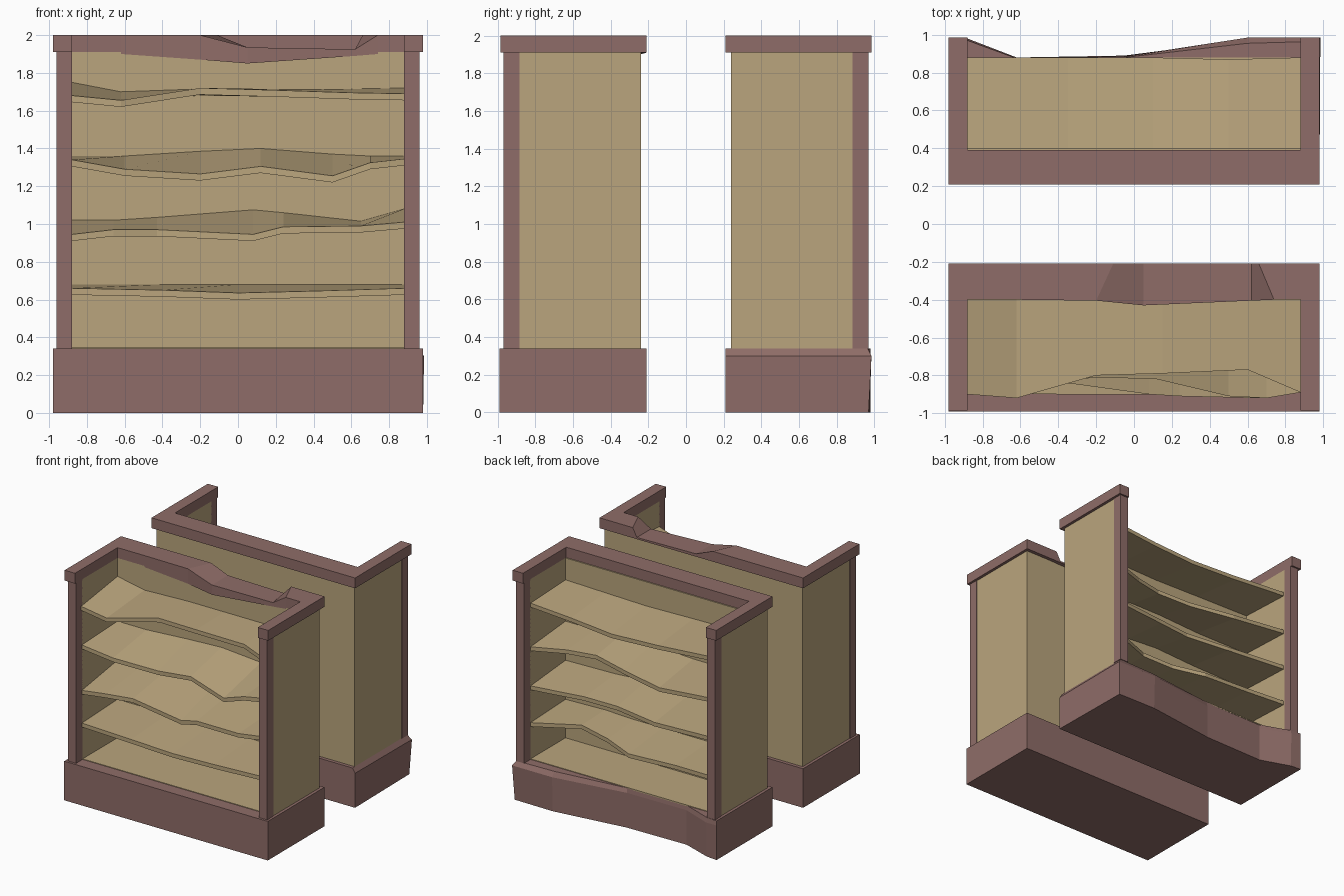
import bpy, bmesh


def material(name, rgb):
    m = bpy.data.materials.new(name)
    m.diffuse_color = (*rgb, 1)
    return m


WOOD = material("pale_wood", (0.49, 0.375, 0.205))
TRIM = material("mauve_trim", (0.275, 0.152, 0.138))


def loft(name, rings, mat):
    """Skin equal-length closed rings, cap both ends."""
    bm = bmesh.new()
    vs = [[bm.verts.new(p) for p in r] for r in rings]
    n = len(rings[0])
    for a, b in zip(vs, vs[1:]):
        for i in range(n):
            j = (i + 1) % n
            bm.faces.new((a[i], a[j], b[j], b[i]))
    bm.faces.new(vs[0])
    bm.faces.new(vs[-1])
    bmesh.ops.recalc_face_normals(bm, faces=bm.faces)
    me = bpy.data.meshes.new(name)
    bm.to_mesh(me)
    bm.free()
    me.materials.append(mat)
    ob = bpy.data.objects.new(name, me)
    bpy.context.collection.objects.link(ob)
    return ob


def box(name, x, y, z, mat):
    def ring(h):
        return [(x[0], y[0], h), (x[1], y[0], h), (x[1], y[1], h), (x[0], y[1], h)]
    return loft(name, [ring(z[0]), ring(z[1])], mat)


def shelf(name, s, stations, t=0.035):
    """Warped board: (x, front distance, front height, back height)."""
    rings = [[(x, s * yf, zf), (x, s * 0.40, zb), (x, s * 0.40, zb - t), (x, s * yf, zf - t)]
             for x, yf, zf, zb in stations]
    return loft(name, rings, WOOD)


def top_beam(name, s, stations):
    """Back rail: (front x, back x, top height, inner bottom height, inner y)."""
    rings = [[(xf, s * yi, zt), (xb, s * 0.21, zt), (xb, s * 0.21, 1.91), (xf, s * yi, zb)]
             for xf, xb, zt, zb, yi in stations]
    return loft(name, rings, TRIM)


def case(tag, s):
    """Carcass shared by both bookcases; s is the side of y they face."""
    for m, side in ((-1, "left"), (1, "right")):
        box(f"{tag}_{side}_panel", (m * 0.88, m * 0.955), (s * 0.24, s * 0.89), (0.34, 1.91), WOOD)
        box(f"{tag}_{side}_post", (m * 0.88, m * 0.96), (s * 0.885, s * 0.97), (0.34, 1.91), TRIM)
        box(f"{tag}_{side}_top_rail", (m * 0.88, m * 0.98), (s * 0.21, s * 0.985), (1.91, 2.0), TRIM)
    box(f"{tag}_back_panel", (-0.88, 0.88), (s * 0.24, s * 0.40), (0.34, 1.91), WOOD)
    box(f"{tag}_floor", (-0.88, 0.88), (s * 0.40, s * 0.88), (0.335, 0.345), WOOD)


# Front bookcase, facing -y
case("front", -1)
box("front_base", (-0.98, 0.98), (-0.99, -0.21), (0, 0.34), TRIM)
top_beam("front_broken_top_rail", -1, [
    (-0.88, -0.88, 2.0, 1.91, 0.40), (-0.62, -0.55, 2.0, 1.90, 0.40),
    (-0.20, -0.11, 2.0, 1.87, 0.405), (0.05, 0.05, 1.935, 1.85, 0.43),
    (0.62, 0.62, 1.925, 1.89, 0.405), (0.74, 0.66, 2.0, 1.90, 0.40),
    (0.88, 0.88, 2.0, 1.91, 0.40)])
shelf("front_shelf_1", -1, [(-0.88, 0.89, 0.66, 0.68), (-0.4, 0.90, 0.65, 0.68), (0, 0.90, 0.635, 0.68),
                            (0.4, 0.90, 0.645, 0.68), (0.88, 0.89, 0.66, 0.68)])
shelf("front_shelf_2", -1, [(-0.88, 0.89, 0.945, 1.02), (-0.66, 0.88, 0.97, 1.02), (-0.43, 0.83, 0.97, 1.035),
                            (0.08, 0.90, 0.945, 1.075), (0.24, 0.91, 0.985, 1.06),
                            (0.65, 0.92, 0.99, 1.015), (0.88, 0.89, 1.01, 1.08)])
shelf("front_shelf_3", -1, [(-0.88, 0.89, 1.34, 1.36), (-0.6, 0.86, 1.29, 1.36), (-0.2, 0.81, 1.265, 1.385),
                            (0.12, 0.82, 1.305, 1.40), (0.5, 0.91, 1.255, 1.37),
                            (0.7, 0.92, 1.325, 1.36), (0.88, 0.89, 1.345, 1.36)])
shelf("front_shelf_4", -1, [(-0.88, 0.90, 1.68, 1.75), (-0.62, 0.92, 1.655, 1.70), (-0.2, 0.80, 1.72, 1.715),
                            (0.15, 0.79, 1.71, 1.715), (0.6, 0.77, 1.695, 1.715), (0.88, 0.89, 1.69, 1.72)])

# Rear bookcase, facing +y
case("rear", 1)
top_beam("rear_top_rail", 1, [(x, x, 2.0, 1.91, 0.39) for x in (-0.88, 0.88)])

# Rear base with a worn, dented front
low = [(-0.98, 0.21), (0.98, 0.21), (0.97, 0.97), (0.6, 0.975), (-0.05, 0.89), (-0.62, 0.88), (-0.88, 0.97), (-0.98, 0.98)]
mid = [(-0.98, 0.21), (0.98, 0.21), (0.985, 0.985), (0.6, 0.985), (-0.05, 0.885), (-0.62, 0.88), (-0.88, 0.98), (-0.98, 0.98)]
top = [(-0.98, 0.21), (0.955, 0.21), (0.955, 0.965), (0.6, 0.955), (-0.05, 0.88), (-0.62, 0.875), (-0.88, 0.97), (-0.98, 0.98)]
loft("rear_base", [[(x, y, z) for x, y in r] for r, z in ((low, 0), (mid, 0.30), (top, 0.34))], TRIM)

shelf("rear_shelf_1", 1, [(-0.88, 0.88, 0.66, 0.68), (-0.5, 0.86, 0.65, 0.68), (-0.05, 0.86, 0.63, 0.68),
                          (0.22, 0.76, 0.65, 0.68), (0.5, 0.72, 0.68, 0.69), (0.88, 0.88, 0.66, 0.68)])
shelf("rear_shelf_2", 1, [(-0.88, 0.88, 1.0, 1.02), (-0.3, 0.86, 0.97, 1.03), (0.1, 0.80, 0.98, 1.05),
                          (0.4, 0.82, 0.99, 1.03), (0.88, 0.88, 0.98, 1.02)])
shelf("rear_shelf_3", 1, [(-0.88, 0.88, 1.34, 1.36), (-0.35, 0.87, 1.29, 1.36), (0.05, 0.78, 1.30, 1.38),
                          (0.35, 0.73, 1.33, 1.38), (0.6, 0.78, 1.33, 1.36), (0.88, 0.88, 1.32, 1.36)])
shelf("rear_shelf_4", 1, [(-0.88, 0.88, 1.70, 1.72), (-0.35, 0.88, 1.66, 1.71), (0.1, 0.88, 1.64, 1.70),
                          (0.5, 0.87, 1.67, 1.71), (0.88, 0.88, 1.70, 1.72)])
